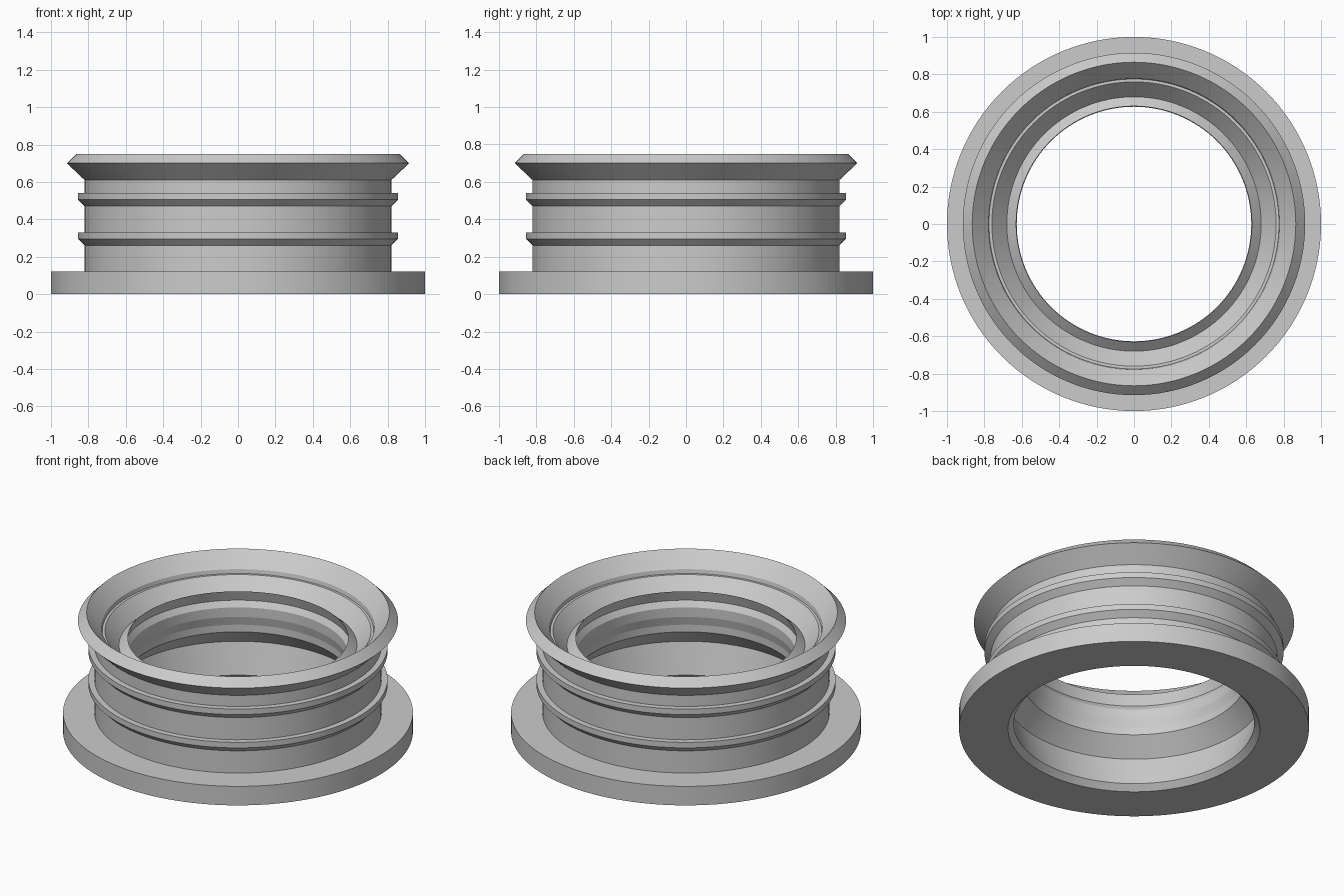
import bpy, bmesh, math

cube = bpy.data.objects.get("Cube")
if cube:
    bpy.data.objects.remove(cube, do_unlink=True)

SEGMENTS = 128

# Plain grey material
grey = bpy.data.materials.new("plain grey")
grey.use_nodes = True
colour = (0.6, 0.6, 0.6, 1)
grey.diffuse_color = colour
grey.node_tree.nodes["Principled BSDF"].inputs["Base Color"].default_value = colour


def raised_rib(z):
    """Outer rib: sloped underside, square top."""
    return [(0.82, z), (0.855, z + 0.035), (0.855, z + 0.07), (0.82, z + 0.07)]


# Outside: base flange, neck with two ribs, flared rim
outside = [(1, 0), (1, 0.12), (0.82, 0.12)]
for rib_z in (0.26, 0.47):
    outside += raised_rib(rib_z)
outside += [(0.82, 0.61), (0.915, 0.70), (0.865, 0.75)]

# Inside from the rim down: stepped funnel, gutter and lip, V groove, bore, chamfer
inside = [
    (0.78, 0.66), (0.775, 0.635), (0.76, 0.635), (0.68, 0.545),
    (0.63, 0.59), (0.65, 0.525), (0.627, 0.49),
    (0.627, 0.43), (0.64, 0.375), (0.64, 0.33),
    (0.737, 0.225), (0.687, 0.035), (0.72, 0),
]


def lathe(name, profile):
    """Revolve a closed profile of (radius, height) about z."""
    bm = bmesh.new()
    rings = []
    for i in range(SEGMENTS):
        a = 2 * math.pi * i / SEGMENTS
        rings.append([bm.verts.new((r * math.cos(a), r * math.sin(a), z))
                      for r, z in profile])
    n = len(profile)
    for i, ring in enumerate(rings):
        following = rings[(i + 1) % SEGMENTS]
        for j in range(n):
            k = (j + 1) % n
            bm.faces.new((ring[j], following[j], following[k], ring[k]))
    bmesh.ops.recalc_face_normals(bm, faces=bm.faces[:])
    mesh = bpy.data.meshes.new(name)
    bm.to_mesh(mesh)
    bm.free()
    mesh.materials.append(grey)
    obj = bpy.data.objects.new(name, mesh)
    bpy.context.collection.objects.link(obj)
    bpy.ops.object.select_all(action="DESELECT")
    obj.select_set(True)
    bpy.context.view_layer.objects.active = obj
    bpy.ops.object.shade_smooth_by_angle(angle=math.radians(8))
    return obj


lathe("flanged_ring", outside + inside)
